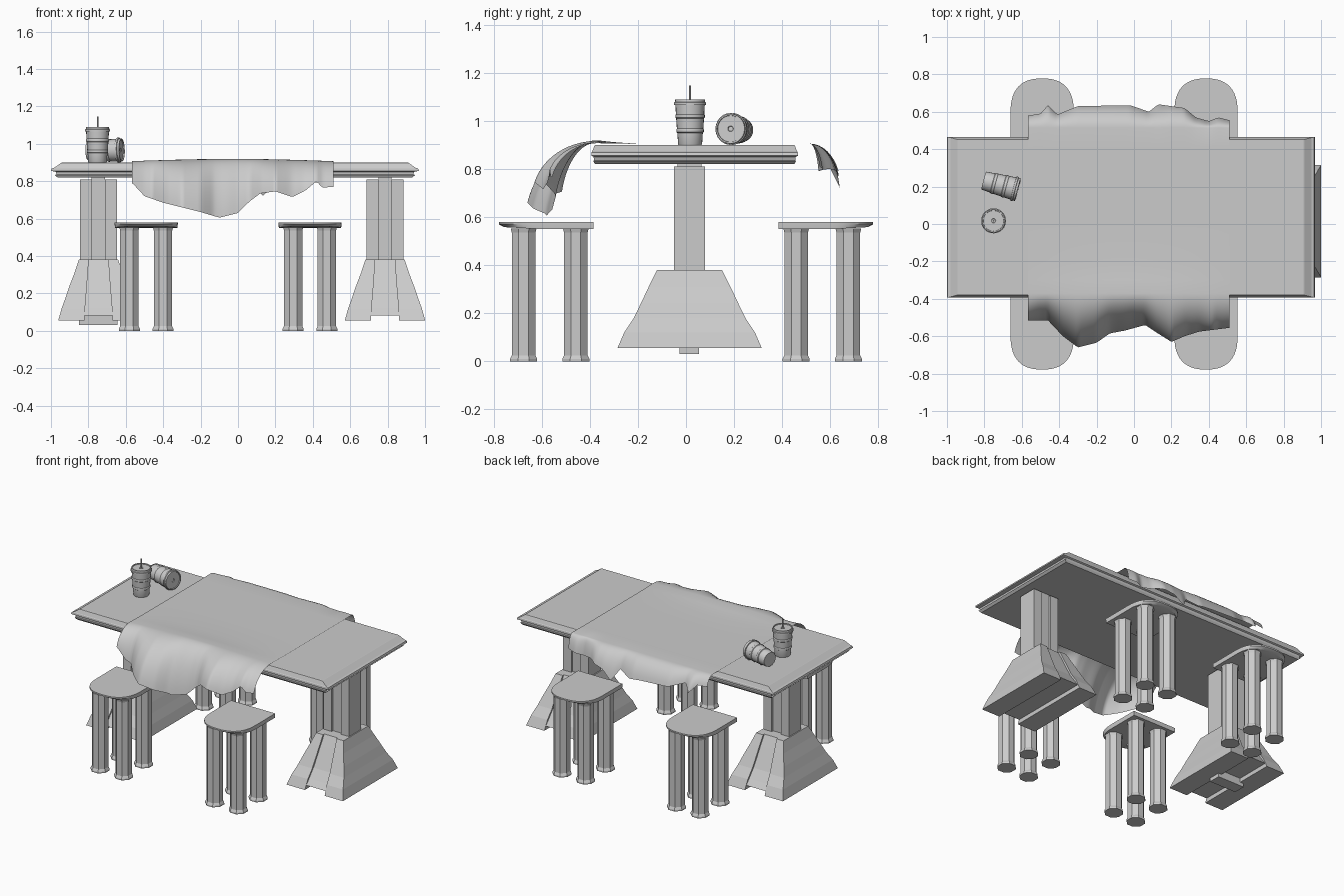
import bpy, bmesh, math
from mathutils import Matrix, Vector

if "Cube" in bpy.data.objects:
    bpy.data.objects.remove(bpy.data.objects["Cube"])


def make(name, bm, smooth=None):
    bmesh.ops.recalc_face_normals(bm, faces=bm.faces)
    me = bpy.data.meshes.new(name)
    bm.to_mesh(me)
    bm.free()
    ob = bpy.data.objects.new(name, me)
    bpy.context.collection.objects.link(ob)
    if smooth:
        bpy.ops.object.select_all(action='DESELECT')
        ob.select_set(True)
        bpy.context.view_layer.objects.active = ob
        bpy.ops.object.shade_smooth_by_angle(angle=math.radians(smooth))
    return ob


def loft(bm, rings):
    """Skin closed rings of points and cap both ends."""
    vs = [[bm.verts.new(p) for p in r] for r in rings]
    n = len(vs[0])
    for a, b in zip(vs, vs[1:]):
        for i in range(n):
            bm.faces.new((a[i], a[(i + 1) % n], b[(i + 1) % n], b[i]))
    bm.faces.new(vs[0])
    bm.faces.new(vs[-1])


def rect(x0, x1, y0, y1, z):
    return [(x0, y0, z), (x1, y0, z), (x1, y1, z), (x0, y1, z)]


def circle(r, z, n, cx=0, cy=0, turn=0.0):
    return [(cx + r * math.cos(2 * math.pi * (i + turn) / n),
             cy + r * math.sin(2 * math.pi * (i + turn) / n), z) for i in range(n)]


def interp(table, x):
    for (xa, a), (xb, b) in zip(table, table[1:]):
        if x <= xb:
            return a + (b - a) * max(0, (x - xa)) / (xb - xa)
    return table[-1][1]


# Table top with moulded edge: (z, x inset, y inset)
bm = bmesh.new()
loft(bm, [rect(-1 + i, 0.967 - i, -0.394 + j, 0.466 - j, z) for z, i, j in
          [(0.82, 0.035, 0.016), (0.833, 0.02, 0.008), (0.836, 0.03, 0.012),
           (0.85, 0.025, 0.01), (0.855, 0, 0), (0.868, 0.004, 0.001),
           (0.872, 0.018, 0.004), (0.898, 0.055, 0.014), (0.90, 0.06, 0.018)]])
make("table_top", bm)

# Flared pedestals: (z, half x, half y, half width of centre strip)
FLARE = [(0.055, 0.215, 0.30, 0.076), (0.12, 0.197, 0.272, 0.072), (0.18, 0.175, 0.232, 0.067),
         (0.24, 0.155, 0.203, 0.062), (0.31, 0.128, 0.17, 0.057), (0.38, 0.105, 0.135, 0.052)]
for side, cx in (("left", -0.746), ("right", 0.786)):
    cy = 0.015
    bm = bmesh.new()
    for s in (-1, 1):
        loft(bm, [rect(cx + s * c, cx + s * hx, cy - hy, cy + hy, z) for z, hx, hy, c in FLARE])
    loft(bm, [rect(cx - c, cx + c, cy - hy + 0.014, cy + hy - 0.014, max(z, 0.082))
              for z, hx, hy, c in FLARE])
    make(side + "_pedestal_base", bm)
    bm = bmesh.new()
    for s in (-1, 1):
        loft(bm, [rect(cx + s * 0.035, cx + s * 0.098, -0.05, 0.08, z) for z in (0.37, 0.81)])
    loft(bm, [rect(cx - 0.036, cx + 0.036, -0.035, 0.065, z) for z in (0.37, 0.825)])
    make(side + "_pedestal_column", bm)

# Small block under the left pedestal
bm = bmesh.new()
loft(bm, [rect(-0.85, -0.645, -0.027, 0.055, z) for z in (0.03, 0.083)])
make("left_pedestal_block", bm)


# Stools: D-shaped seat and four eight-sided legs
def stool(name, cx, s):
    bm = bmesh.new()
    outline = [(-0.169, 0.385)]
    for i in range(25):
        a = math.pi * (1 - i / 24)
        c, d = math.cos(a), math.sin(a)
        e = 2 / 2.5
        outline.append((math.copysign(abs(c) ** e, c) * 0.169, 0.595 + 0.183 * abs(d) ** e))
    outline.append((0.169, 0.385))
    top = [(cx + x, s * y, 0.58) for x, y in outline]
    edge = [(cx + x, s * y, 0.57) for x, y in outline]
    low = [(cx + x * 0.985, s * (y - max(0, y - 0.6) * 0.12),
            0.55 + 0.008 * max(0, y - 0.6) / 0.178) for x, y in outline]
    loft(bm, [low, edge, top])
    make(name + "_seat", bm, 30)
    bm = bmesh.new()
    for dx in (-0.09, 0.09):
        for y in (0.458, 0.675):
            loft(bm, [circle(r, z, 8, cx + dx, s * y, 0.5) for r, z in
                      [(0.061, 0), (0.061, 0.01), (0.053, 0.025), (0.053, 0.535), (0.058, 0.553)]])
    make(name + "_legs", bm)


for xn, cx in (("left", -0.491), ("right", 0.385)):
    for yn, s in (("front", -1), ("back", 1)):
        stool(f"{yn}_{xn}_stool", cx, s)


# Takeaway cups with sleeve, lid and straw
def cup(name, matrix, straw):
    bm = bmesh.new()
    loft(bm, [circle(r, z, 24) for r, z in
              [(0.048, 0), (0.050, 0.004), (0.053, 0.05), (0.057, 0.053), (0.057, 0.064),
               (0.055, 0.067), (0.058, 0.11), (0.061, 0.113), (0.061, 0.124), (0.059, 0.127),
               (0.061, 0.165), (0.067, 0.166), (0.067, 0.176), (0.063, 0.178),
               (0.062, 0.189), (0.056, 0.189), (0.055, 0.183), (0.012, 0.183), (0.01, 0.178)]])
    if straw:
        loft(bm, [circle(0.004, z, 8) for z in (0.17, 0.247)])
    bm.transform(matrix)
    make(name, bm, 30)


cup("standing_cup", Matrix.Translation((-0.751, 0.017, 0.90)), True)
axis = Vector((math.cos(-0.26), math.sin(-0.26), 0.03)).normalized()
turn = axis.to_track_quat('Z', 'Y').to_matrix().to_4x4()
cup("fallen_cup", Matrix.Translation(Vector((-0.713, 0.208, 0.964)) - axis * 0.094) @ turn, False)

# Cloth: hem depth and reach along x, front and back
FRONT_Z = [(-.565, .79), (-.5, .72), (-.4, .685), (-.3, .66), (-.2, .635), (-.1, .605), (0, .63),
           (.06, .69), (.12, .735), (.2, .745), (.29, .715), (.36, .75), (.42, .80), (.45, .765), (.51, .77)]
FRONT_Y = [(-.565, .515), (-.46, .515), (-.38, .60), (-.3, .66), (-.2, .635), (-.13, .585),
           (-.05, .57), (.06, .54), (.12, .58), (.2, .63), (.27, .60), (.35, .575), (.51, .555)]
BACK_Z = [(-.565, .84), (-.5, .84), (-.46, .79), (-.41, .83), (-.3, .79), (-.1, .78), (0, .77),
          (.08, .80), (.13, .72), (.2, .78), (.3, .80), (.4, .79), (.51, .81)]
BACK_Y = [(-.565, .58), (-.5, .59), (-.46, .635), (-.41, .585), (-.3, .63), (-.02, .635),
          (.08, .60), (.13, .64), (.27, .62), (.33, .57), (.4, .55), (.45, .57), (.51, .555)]


def drape(start, reach, top, hem, t, bend):
    a = bend * t
    return (start + (reach - start) * math.sin(a) / math.sin(bend),
            top - (top - hem) * (1 - math.cos(a)) / (1 - math.cos(bend)))


bm = bmesh.new()
rows = []
NX = 80
for i in range(NX + 1):
    x = -0.567 + 1.077 * i / NX
    crown = 0.907 + 0.012 * math.sin(math.pi * i / NX)
    pts = []
    for k in range(14, -1, -1):
        y, z = drape(0.37, interp(FRONT_Y, x), crown, interp(FRONT_Z, x), k / 14, 1.3)
        pts.append((x, -y, z))
    for y, z in ((-0.3, 0.5), (-0.2, 0), (0, 0), (0.2, 0), (0.4, 0)):
        pts.append((x, y, 0.904 + (crown - 0.904) * z))
    for k in range(9):
        y, z = drape(0.515, interp(BACK_Y, x), 0.905, interp(BACK_Z, x), k / 8, 1.2)
        pts.append((x, y, z))
    rows.append([bm.verts.new(p) for p in pts])
for a, b in zip(rows, rows[1:]):
    for j in range(len(a) - 1):
        bm.faces.new((a[j], b[j], b[j + 1], a[j + 1]))
make("table_cloth", bm, 60)
